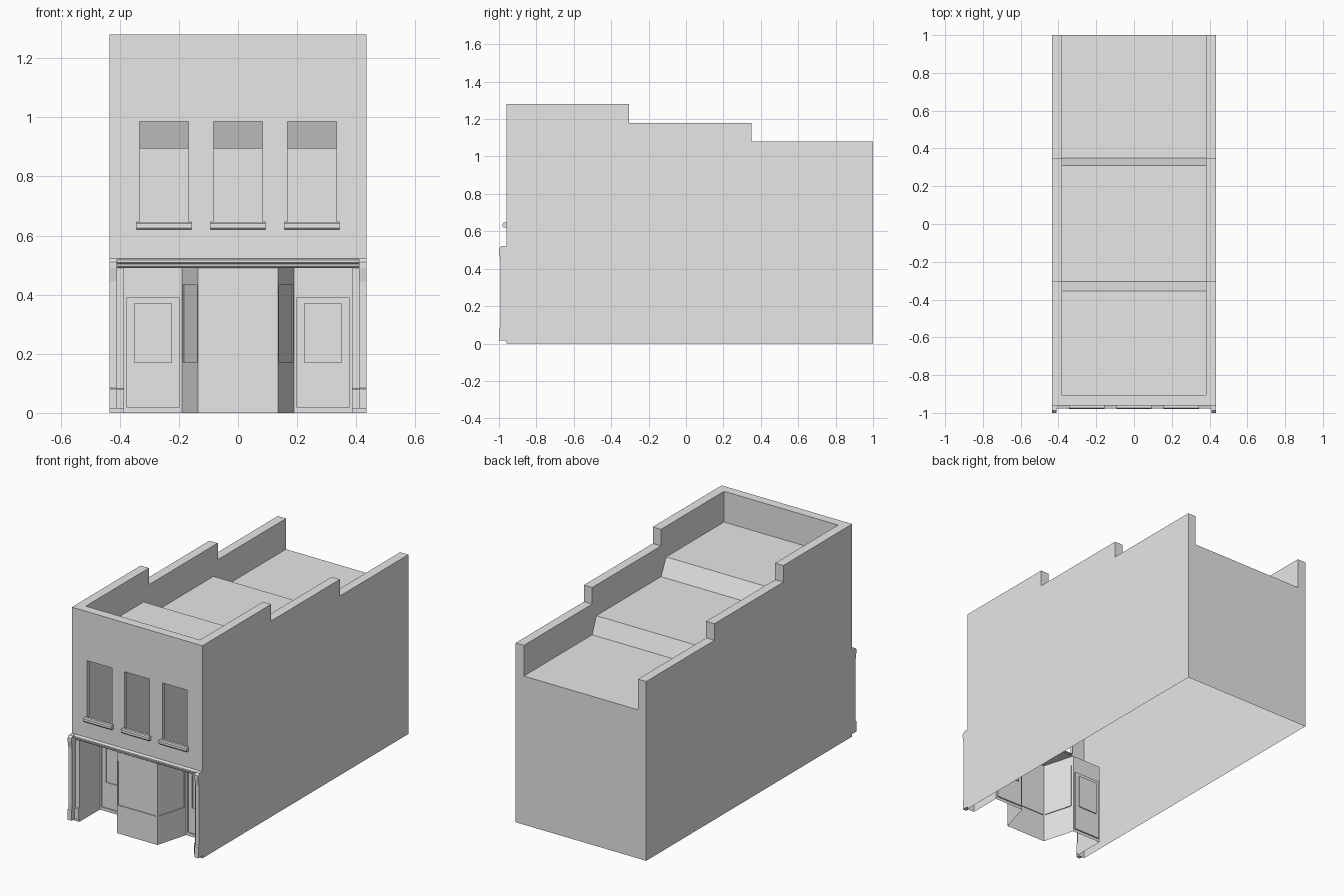
import bpy, bmesh
from mathutils import Vector

if "Cube" in bpy.data.objects:
    bpy.data.objects.remove(bpy.data.objects["Cube"])

grey = bpy.data.materials.new("plain_grey")
grey.diffuse_color = (0.8, 0.8, 0.8, 1)
grey.use_nodes = True
grey.node_tree.nodes["Principled BSDF"].inputs["Base Color"].default_value = grey.diffuse_color


def make(name, polys):
    """Object from a list of polygons, shared corners merged."""
    bm = bmesh.new()
    for p in polys:
        bm.faces.new([bm.verts.new(c) for c in p])
    bmesh.ops.remove_doubles(bm, verts=bm.verts, dist=1e-5)
    me = bpy.data.meshes.new(name)
    bm.to_mesh(me)
    bm.free()
    me.materials.append(grey)
    ob = bpy.data.objects.new(name, me)
    bpy.context.collection.objects.link(ob)
    return ob


def mirror(ob):
    ob.modifiers.new("mirror", 'MIRROR').use_clip = False


def panel(name, a, b, z0, z1, holes=()):
    """Upright sheet from a to b; holes = (u0, u1, z0, z1, depth, has_pane)."""
    a, b = Vector((*a, 0)), Vector((*b, 0))
    u = (b - a).normalized()
    inward = Vector((-u.y, u.x, 0))

    def pt(s, z, d=0):
        return a + u * s + inward * d + Vector((0, 0, z))

    def quad(s0, s1, za, zb, d=0):
        return [pt(s0, za, d), pt(s1, za, d), pt(s1, zb, d), pt(s0, zb, d)]

    us = sorted({0, (b - a).length, *[v for h in holes for v in h[:2]]})
    zs = sorted({z0, z1, *[v for h in holes for v in h[2:4]]})
    polys = []
    for s0, s1 in zip(us, us[1:]):
        for za, zb in zip(zs, zs[1:]):
            if not any(h[0] <= s0 < h[1] and h[2] <= za < h[3] for h in holes):
                polys.append(quad(s0, s1, za, zb))
    for h in holes:
        rim, back = quad(*h[:4]), quad(*h[:4], h[4])
        for i in range(4):
            j = (i + 1) % 4
            polys.append([rim[i], rim[j], back[j], back[i]])
        if h[5]:
            polys.append(back)
    return make(name, polys)


def extrude(name, profile, x0, x1):
    """Closed solid from a (y, z) profile swept along x."""
    polys = [[(x1, *p) for p in profile], [(x0, *p) for p in reversed(profile)]]
    for p, q in zip(profile, profile[1:] + profile[:1]):
        polys.append([(x0, *p), (x0, *q), (x1, *q), (x1, *p)])
    ob = make(name, polys)
    bm = bmesh.new()
    bm.from_mesh(ob.data)
    bmesh.ops.recalc_face_normals(bm, faces=bm.faces)
    bm.to_mesh(ob.data)
    bm.free()
    return ob


W, IN, FRONT, LIP, BACK = 0.435, 0.38, -0.96, -0.905, 1.0
top = [(FRONT, 1.28), (-0.305, 1.28), (-0.305, 1.18), (0.35, 1.18), (0.35, 1.08), (BACK, 1.08)]
roof = [(LIP, 1.095), (-0.355, 1.095), (-0.305, 0.995), (0.31, 0.995), (0.35, 0.895), (BACK, 0.895)]

# Side walls with stepped parapets
side = [[(W, *p) for p in [(FRONT, 0), (BACK, 0)] + top[::-1]],
        [(IN, *p) for p in [(LIP, 1.28)] + top[1:] + roof[::-1]],
        [(W, BACK, 0.895), (IN, BACK, 0.895), (IN, BACK, 1.08), (W, BACK, 1.08)]]
for p, q in zip(top, top[1:]):
    side.append([(IN, *p), (W, *p), (W, *q), (IN, *q)])
mirror(make("side_wall", side))

# Stepped roof sheet, back wall, front parapet
make("roof", [[(-IN, *p), (IN, *p), (IN, *q), (-IN, *q)] for p, q in zip(roof, roof[1:])])
panel("back_wall", (W, BACK), (-W, BACK), 0, 0.895)
panel("front_parapet_inside", (IN, LIP), (-IN, LIP), 1.095, 1.28)
make("front_parapet_cap", [[(-IN, FRONT, 1.28), (IN, FRONT, 1.28), (IN, LIP, 1.28), (-IN, LIP, 1.28)]])

# Upper front wall with three open windows
panel("upper_front_wall", (-W, FRONT), (W, FRONT), 0.495, 1.28,
      [(W + c - 0.0825, W + c + 0.0825, 0.64, 0.985, 0.02, False) for c in (-0.25, 0, 0.25)])
for c in (-0.25, 0, 0.25):
    extrude("window_sill", [(FRONT, 0.62), (-0.975, 0.62), (-0.98, 0.626), (-0.98, 0.64),
                            (-0.975, 0.646), (FRONT, 0.646)], c - 0.093, c + 0.093)

# Shop front: piers, recessed doors and splayed bay window
DOOR_Y, H = -0.765, 0.495
bay_side = (Vector((0.19, DOOR_Y)) - Vector((0.135, FRONT))).length
door = [(0.01, 0.185, 0.018, 0.39, 0.008, False)]
parts = [("pier_front", -W, FRONT, ()), ("porch_side", -0.385, FRONT, ()),
         ("door_wall", -0.385, DOOR_Y, door),
         ("bay_side", -0.19, DOOR_Y, [(0.012, bay_side - 0.012, 0.17, 0.435, 0.005, True)]),
         ("bay_front", -0.135, FRONT, [(0.008, 0.262, 0.17, 0.435, 0.005, True)]),
         ("bay_side", 0.135, FRONT, [(0.012, bay_side - 0.012, 0.17, 0.435, 0.005, True)]),
         ("door_wall", 0.19, DOOR_Y, [(0.01, 0.185, 0.018, 0.39, 0.008, False)]),
         ("porch_side", 0.385, DOOR_Y, ()), ("pier_front", 0.385, FRONT, ()),
         ("end", W, FRONT, ())]
for (name, x, y, holes), nxt in zip(parts, parts[1:]):
    panel(name, (x, y), nxt[1:3], 0, H, holes)

# Door leaves with sunken glass
for x in (-0.375, 0.2):
    panel("door_leaf", (x, DOOR_Y + 0.008), (x + 0.175, DOOR_Y + 0.008), 0.018, 0.39,
          [(0.025, 0.15, 0.17, 0.37, 0.006, True)])

# Porch ceiling
make("porch_ceiling", [[(-0.385, DOOR_Y, H), (0.385, DOOR_Y, H), (0.385, FRONT, H), (-0.385, FRONT, H)]])

# Cornice, pilasters with brackets, pier bases
extrude("cornice", [(FRONT, 0.49), (-0.966, 0.495), (-0.968, 0.503), (-0.978, 0.508),
                    (-0.978, 0.517), (FRONT, 0.522)], -0.41, 0.41)
mirror(extrude("pilaster", [(FRONT, 0.015), (-0.999, 0.015), (-0.999, 0.08), (-0.992, 0.085),
                            (-0.992, 0.445), (-1.0, 0.49), (-1.0, 0.51), (-0.988, 0.522),
                            (FRONT, 0.522)], 0.41, W))
mirror(extrude("pier_base", [(FRONT, 0.015), (-0.968, 0.015), (-0.968, 0.08), (FRONT, 0.082)], 0.385, 0.41))
